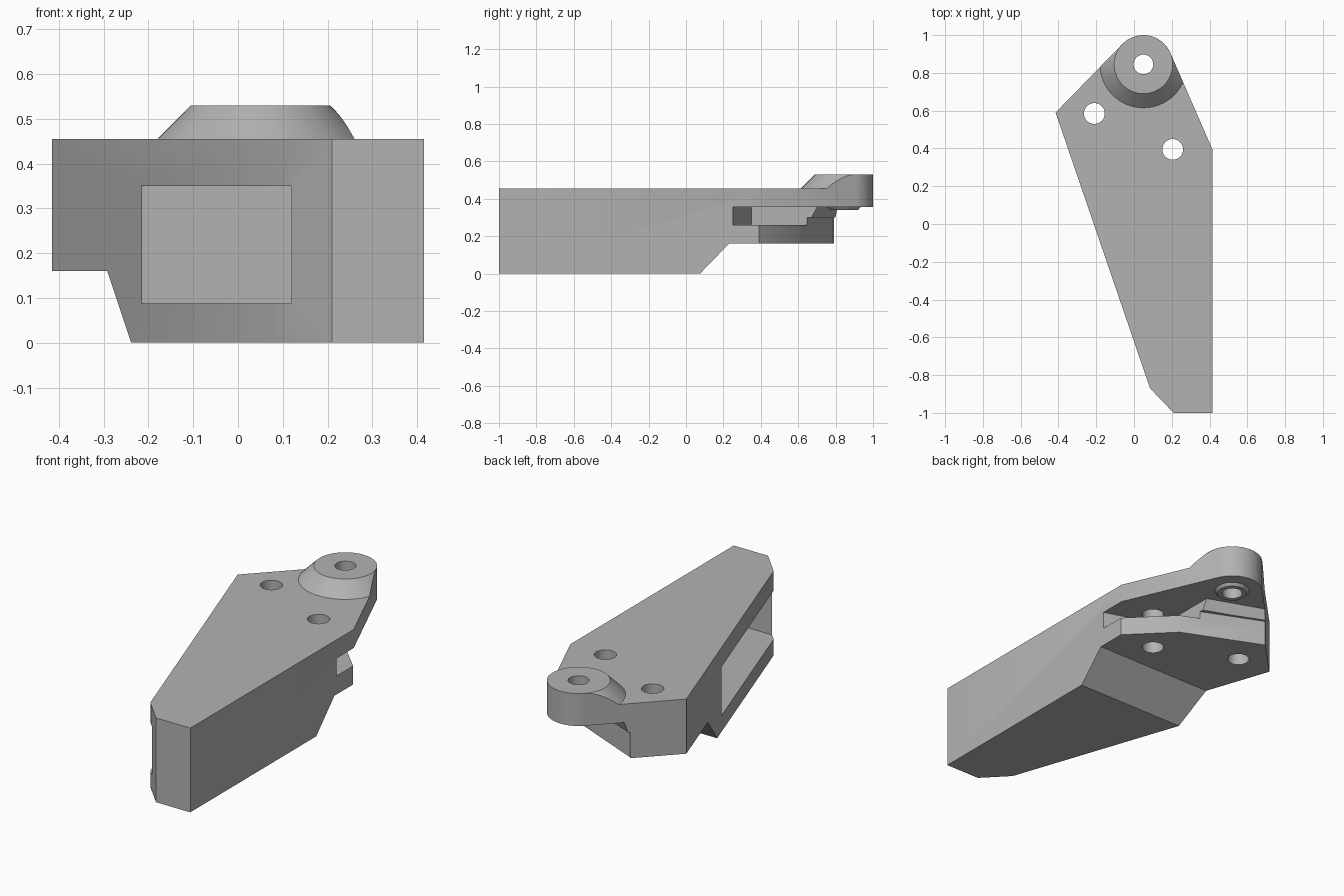
import bpy, bmesh, math

old = bpy.data.objects.get("Cube")
if old:
    bpy.data.objects.remove(old, do_unlink=True)

grey = bpy.data.materials.new("light_grey")
grey.use_nodes = True
GREY = (0.45, 0.45, 0.45, 1)
grey.diffuse_color = GREY
grey.node_tree.nodes["Principled BSDF"].inputs["Base Color"].default_value = GREY


def loft(name, ring_a, ring_b):
    """Closed solid between two matching rings of points."""
    bm = bmesh.new()
    a = [bm.verts.new(p) for p in ring_a]
    b = [bm.verts.new(p) for p in ring_b]
    bm.faces.new(a)
    bm.faces.new(b)
    for i in range(len(a)):
        j = (i + 1) % len(a)
        bm.faces.new((a[i], a[j], b[j], b[i]))
    bmesh.ops.recalc_face_normals(bm, faces=bm.faces)
    mesh = bpy.data.meshes.new(name)
    bm.to_mesh(mesh)
    bm.free()
    mesh.materials.append(grey)
    obj = bpy.data.objects.new(name, mesh)
    bpy.context.collection.objects.link(obj)
    return obj


def prism(name, outline, z0, z1, top=None):
    return loft(name, [(x, y, z0) for x, y in outline],
                [(x, y, z1) for x, y in top or outline])


def arc(cx, cy, r, start=0, end=360, n=64):
    steps = n if end - start == 360 else n - 1
    angles = [math.radians(start + (end - start) * i / steps) for i in range(n)]
    return [(cx + r * math.cos(t), cy + r * math.sin(t)) for t in angles]


def combine(obj, tool, operation):
    """Apply a boolean and discard the tool."""
    mod = obj.modifiers.new("cut", 'BOOLEAN')
    mod.operation, mod.object, mod.solver = operation, tool, 'EXACT'
    bpy.context.view_layer.objects.active = obj
    bpy.ops.object.modifier_apply(modifier=mod.name)
    bpy.data.objects.remove(tool, do_unlink=True)


BX, BY, BR = 0.05, 0.845, 0.155
outline = [(0.21, -1), (0.415, -1), (0.415, 0.395),
           *arc(BX, BY, BR, 23, 135, 32), (-0.415, 0.59), (0.085, -0.87)]

# Main body with a conical boss trimmed to the body outline
body = prism("bracket_body", outline, 0, 0.455)
boss = prism("boss", arc(BX, BY, BR + 0.095), 0.435, 0.53, arc(BX, BY, BR))
combine(boss, prism("boss_trim", outline, 0.3, 0.7), 'INTERSECT')
combine(body, boss, 'UNION')

# Stepped underside with a sloping front
step = [(-0.08, -0.16), (0.23, 0.16), (1.2, 0.16), (1.2, -0.16)]
combine(body, loft("underside_cutter", [(-1, y, z) for y, z in step],
                   [(1, y, z) for y, z in step]), 'DIFFERENCE')

# Rear of the lower tab
beyond = [(-0.22, 1.2), (0.8, 1.2)]
tab = [(0.8, 0.005), (0.2, 0.605), (-0.22, 0.785)]
combine(body, prism("tab_cutter", tab + beyond, -0.2, 0.3), 'DIFFERENCE')

# Slot between tab and top plate, with a sloping inner end
start = [(0.8, 0.25), (0.415, 0.25), (0.1, 0.35)]
low = start + [(0.1, 0.65), (-0.22, 0.785)] + beyond
high = start + [(0.1, 0.7), (-0.2, 0.81)] + beyond
combine(body, prism("slot_cutter", low, 0.26, 0.355, high), 'DIFFERENCE')

# Rectangular pocket in the slanted side
pocket = [(-0.8, -0.906), (0.32, -0.906), (0.32, 0.006), (-0.8, 0.006)]
combine(body, prism("pocket_cutter", pocket, 0.087, 0.35), 'DIFFERENCE')

# Collar under the boss, then the three through holes
combine(body, prism("collar", arc(BX, BY, 0.075), 0.34, 0.37,
                    arc(BX, BY, 0.1)), 'UNION')
for x, y, r in ((BX, BY, 0.052), (-0.21, 0.585, 0.055), (0.205, 0.395, 0.055)):
    combine(body, prism("hole_cutter", arc(x, y, r, n=40), -0.2, 0.8), 'DIFFERENCE')

bpy.ops.object.select_all(action='DESELECT')
body.select_set(True)
bpy.context.view_layer.objects.active = body
bpy.ops.object.shade_smooth_by_angle(angle=math.radians(25))
